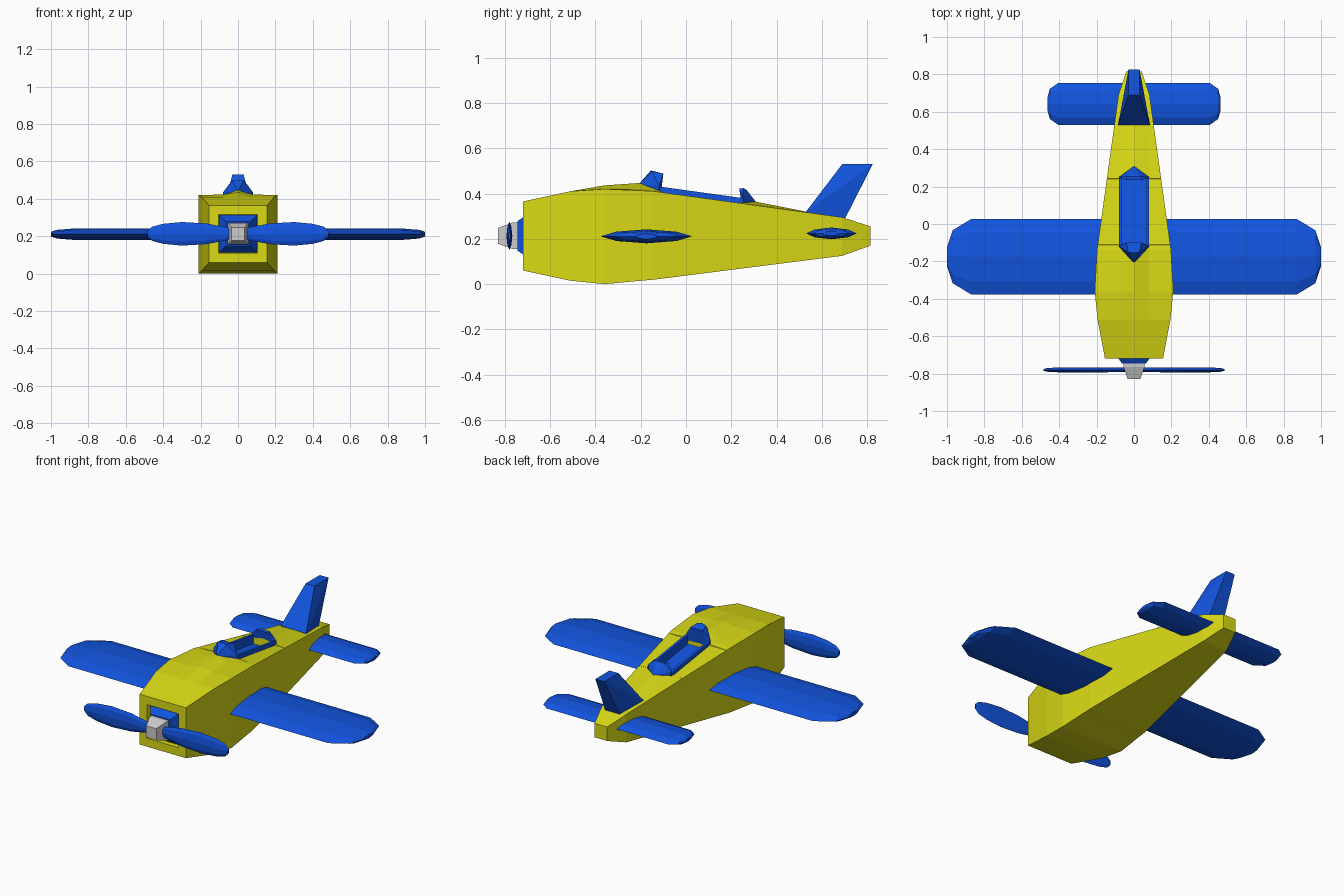
import bpy, bmesh

if "Cube" in bpy.data.objects:
    bpy.data.objects.remove(bpy.data.objects["Cube"])


def material(name, rgb):
    m = bpy.data.materials.new(name)
    m.diffuse_color = (*rgb, 1)
    m.use_nodes = True
    m.node_tree.nodes["Principled BSDF"].inputs["Base Color"].default_value = m.diffuse_color
    return m


YELLOW = material("yellow", (0.70, 0.70, 0.008))
BLUE = material("blue", (0.006, 0.09, 0.75))


def loft(name, rings, mat=None):
    """Skin a closed solid through rings of equal point count."""
    bm = bmesh.new()
    loops = [[bm.verts.new(p) for p in r] for r in rings]
    n = len(loops[0])
    for a, b in zip(loops, loops[1:]):
        for i in range(n):
            j = (i + 1) % n
            bm.faces.new((a[i], a[j], b[j], b[i]))
    bm.faces.new(loops[0])
    bm.faces.new(loops[-1])
    bmesh.ops.recalc_face_normals(bm, faces=bm.faces)
    me = bpy.data.meshes.new(name)
    bm.to_mesh(me)
    bm.free()
    ob = bpy.data.objects.new(name, me)
    bpy.context.collection.objects.link(ob)
    if mat:
        me.materials.append(mat)
    return ob


def hull(name, pts, mat):
    """Convex solid around a few points."""
    bm = bmesh.new()
    for p in pts:
        bm.verts.new(p)
    res = bmesh.ops.convex_hull(bm, input=bm.verts)
    inner = [v for v in res["geom_interior"] if isinstance(v, bmesh.types.BMVert)]
    bmesh.ops.delete(bm, geom=inner, context="VERTS")
    bmesh.ops.recalc_face_normals(bm, faces=bm.faces)
    me = bpy.data.meshes.new(name)
    bm.to_mesh(me)
    bm.free()
    me.materials.append(mat)
    bpy.context.collection.objects.link(bpy.data.objects.new(name, me))


def rect(y, hw, zb, zt):
    return [(-hw, y, zb), (hw, y, zb), (hw, y, zt), (-hw, y, zt)]


# Fuselage: boxy body with a slight crown, a nose recess and a cockpit pit
def body_ring(y, hw, zb, zt, crown=0.0, pit=0.0):
    ix = min(0.08, 0.6 * hw)
    half = [(hw, zb), (hw, zt), (ix, zt + 0.2 * max(crown, 0)),
            (ix * 0.93, zt - pit if pit else zt + 0.25 * crown)]
    mid = (0, zt - pit if pit else zt + crown)
    pts = half + [mid] + [(-x, z) for x, z in reversed(half)]
    return [(x, y, z) for x, z in pts]


def aft(y):
    """Half width, bottom and top of the straight rear taper."""
    t = (y + 0.14) / 0.83
    return 0.198 - 0.115 * t, 0.02 + 0.105 * t, 0.41 - 0.115 * t


loft("fuselage", [
    body_ring(-0.69, 0.105, 0.11, 0.315),
    body_ring(-0.72, 0.105, 0.11, 0.315),
    body_ring(-0.72, 0.155, 0.06, 0.365),
    body_ring(-0.51, 0.195, 0.015, 0.41),
    body_ring(-0.36, 0.21, 0.0, 0.42, 0.016),
    body_ring(-0.20, 0.201, 0.015, 0.413, 0.034),
    body_ring(-0.14, *aft(-0.14), 0.03),
    body_ring(-0.112, *aft(-0.112), 0.028),
    body_ring(-0.11, *aft(-0.11), 0.0, 0.05),
    body_ring(0.24, *aft(0.24), 0.0, 0.05),
    body_ring(0.242, *aft(0.242), 0.02),
    body_ring(0.53, *aft(0.53), 0.003),
    body_ring(0.69, *aft(0.69)),
    body_ring(0.815, 0.042, 0.17, 0.255),
], YELLOW)


# Wings and tailplane: lens section with clipped tips, mirrored to both sides
LENS = [(-1, 0), (-0.66, 0.66), (0, 1), (0.66, 0.66),
        (1, 0), (0.66, -0.66), (0, -1), (-0.66, -0.66)]


def surface(name, yc, chord, zc, thick, stations):
    for side, s in (("right", 1), ("left", -1)):
        loft(f"{side}_{name}", [[(s * x, yc + u * chord * c, zc + v * thick * t)
                                 for u, v in LENS] for x, c, t in stations], BLUE)


surface("wing", -0.175, 0.202, 0.211, 0.031,
        [(0.12, 1, 1), (0.87, 1, 1), (0.97, 0.70, 0.75), (1.0, 0.25, 0.4)])
surface("tailplane", 0.642, 0.112, 0.224, 0.026,
        [(0.03, 1, 1), (0.405, 1, 1), (0.45, 0.72, 0.75), (0.463, 0.3, 0.4)])

# Tail fin: wide leading face, swept back
hull("tail_fin", [(s * x, y, z) for s in (1, -1) for x, y, z in (
    (0.085, 0.53, 0.32), (0.08, 0.54, 0.29), (0.03, 0.69, 0.53),
    (0.03, 0.825, 0.53), (0.05, 0.70, 0.285))], BLUE)


# Cockpit tub with raised rails
def tub_ring(y):
    z = aft(y)[2]
    half = [(0.081, -0.045), (0.081, 0.024), (0.066, 0.024), (0.066, -0.03)]
    pts = half + [(-x, h) for x, h in reversed(half)]
    return [(x, y, z + h) for x, h in pts]


loft("cockpit_tub", [tub_ring(-0.115), tub_ring(0.255)], BLUE)

# Pointed windshield and headrest
hull("windshield", [(0, -0.21, 0.44), (0, -0.20, 0.39), (0, -0.155, 0.502)] +
     [(s * x, y, z) for s in (1, -1) for x, y, z in (
         (0.081, -0.115, 0.37), (0.081, -0.12, 0.434), (0.04, -0.10, 0.488),
         (0.03, -0.15, 0.498))], BLUE)
hull("headrest", [(0, 0.31, 0.362), (0, 0.30, 0.33), (0, 0.268, 0.415)] +
     [(s * x, y, z) for s in (1, -1) for x, y, z in (
         (0.081, 0.25, 0.33), (0.081, 0.25, 0.383), (0.045, 0.235, 0.422),
         (0.035, 0.255, 0.424))], BLUE)

# Nose mount, grey hub and propeller
loft("nose_mount", [rect(-0.688, 0.104, 0.111, 0.314),
                    rect(-0.745, 0.065, 0.148, 0.278)], BLUE)
loft("propeller_hub", [rect(-0.74, 0.056, 0.155, 0.272),
                       rect(-0.765, 0.056, 0.155, 0.272),
                       rect(-0.83, 0.034, 0.178, 0.248)])
surface("propeller_blade", -0.780, 0.013, 0.213, 0.063,
        [(0.02, 0.8, 0.45), (0.06, 0.9, 0.55), (0.17, 1, 0.88), (0.30, 1, 1),
         (0.40, 1, 0.85), (0.46, 0.8, 0.6), (0.483, 0.4, 0.25)])
